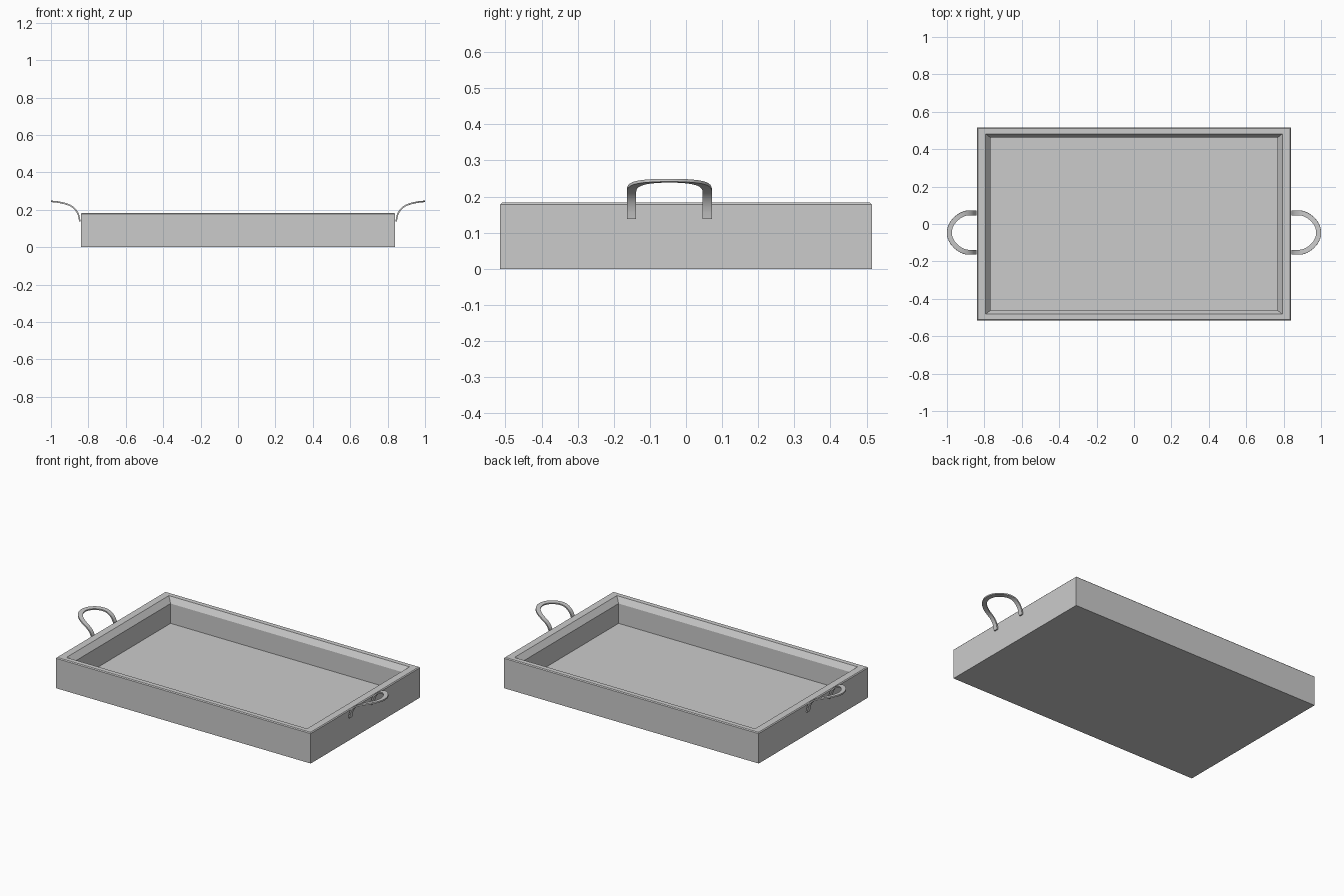
import bpy, math
from mathutils import Vector

if "Cube" in bpy.data.objects:
    bpy.data.objects.remove(bpy.data.objects["Cube"])


def make_object(name, verts, faces):
    mesh = bpy.data.meshes.new(name)
    mesh.from_pydata(verts, [], faces)
    obj = bpy.data.objects.new(name, mesh)
    bpy.context.collection.objects.link(obj)
    return obj


# Tray: stacked rectangular rings, from the underside up over the rim to the floor
rings = [  # half width x, half depth y, z
    (0.84, 0.515, 0.0),
    (0.84, 0.515, 0.178),
    (0.835, 0.51, 0.183),
    (0.793, 0.482, 0.183),
    (0.768, 0.462, 0.15),
    (0.768, 0.462, 0.032),
]
corners = [(-1, -1), (1, -1), (1, 1), (-1, 1)]
verts = [(cx * x, cy * y, z) for x, y, z in rings for cx, cy in corners]
faces = [(3, 2, 1, 0)]
for r in range(len(rings) - 1):
    for k in range(4):
        a, b = r * 4 + k, r * 4 + (k + 1) % 4
        faces.append((a, b, b + 4, a + 4))
n = len(verts)
faces.append((n - 4, n - 3, n - 2, n - 1))
make_object("tray", verts, faces)

# Handle: a flat strap forming a U in plan and curving down to the tray side
BEND = [Vector(p) for p in ((0.846, 0, 0.138), (0.853, 0, 0.215),
                            (0.90, 0, 0.235), (0.9875, 0, 0.244))]
CENTRE_Y, HALF, WIDTH, THICK = -0.046, 0.105, 0.026, 0.008
LEG = 0.5


def bend_point(t):
    a, b, c, d = BEND
    s = 1 - t
    return s**3 * a + 3 * s * s * t * b + 3 * s * t * t * c + t**3 * d


def bend_normal(t):
    a, b, c, d = BEND
    s = 1 - t
    tan = 3 * s * s * (b - a) + 6 * s * t * (c - b) + 3 * t * t * (d - c)
    return Vector((-tan.z, 0, tan.x)).normalized()


def handle(name, side):
    half = [(LEG * i / 6, HALF) for i in range(6)]
    for i in range(13):
        u = math.pi / 2 * i / 12
        half.append((LEG + (1 - LEG) * math.sin(u), HALF * math.cos(u)))
    path = half + [(t, -y) for t, y in reversed(half[:-1])]
    pts = [bend_point(t) + Vector((0, y, 0)) for t, y in path]
    verts, faces = [], []
    last = len(pts) - 1
    for i, p in enumerate(pts):
        normal = bend_normal(path[i][0])
        tangent = pts[min(i + 1, last)] - pts[max(i - 1, 0)]
        across = normal.cross(tangent).normalized()
        for w, h in ((-1, -1), (1, -1), (1, 1), (-1, 1)):
            v = p + across * (w * WIDTH / 2) + normal * (h * THICK / 2)
            verts.append((side * v.x, v.y + CENTRE_Y, v.z))
    for i in range(last):
        for k in range(4):
            a, b = i * 4 + k, i * 4 + (k + 1) % 4
            faces.append((a, a + 4, b + 4, b))
    faces += [(0, 1, 2, 3), tuple(last * 4 + k for k in (3, 2, 1, 0))]
    if side > 0:
        faces = [f[::-1] for f in faces]
    obj = make_object(name, verts, [f[::-1] for f in faces])
    bpy.ops.object.select_all(action='DESELECT')
    obj.select_set(True)
    bpy.context.view_layer.objects.active = obj
    bpy.ops.object.mode_set(mode='EDIT')
    bpy.ops.mesh.select_all(action='SELECT')
    bpy.ops.mesh.normals_make_consistent(inside=False)
    bpy.ops.object.mode_set(mode='OBJECT')
    bpy.ops.object.shade_smooth_by_angle(angle=math.radians(40))


handle("right_handle", 1)
handle("left_handle", -1)
